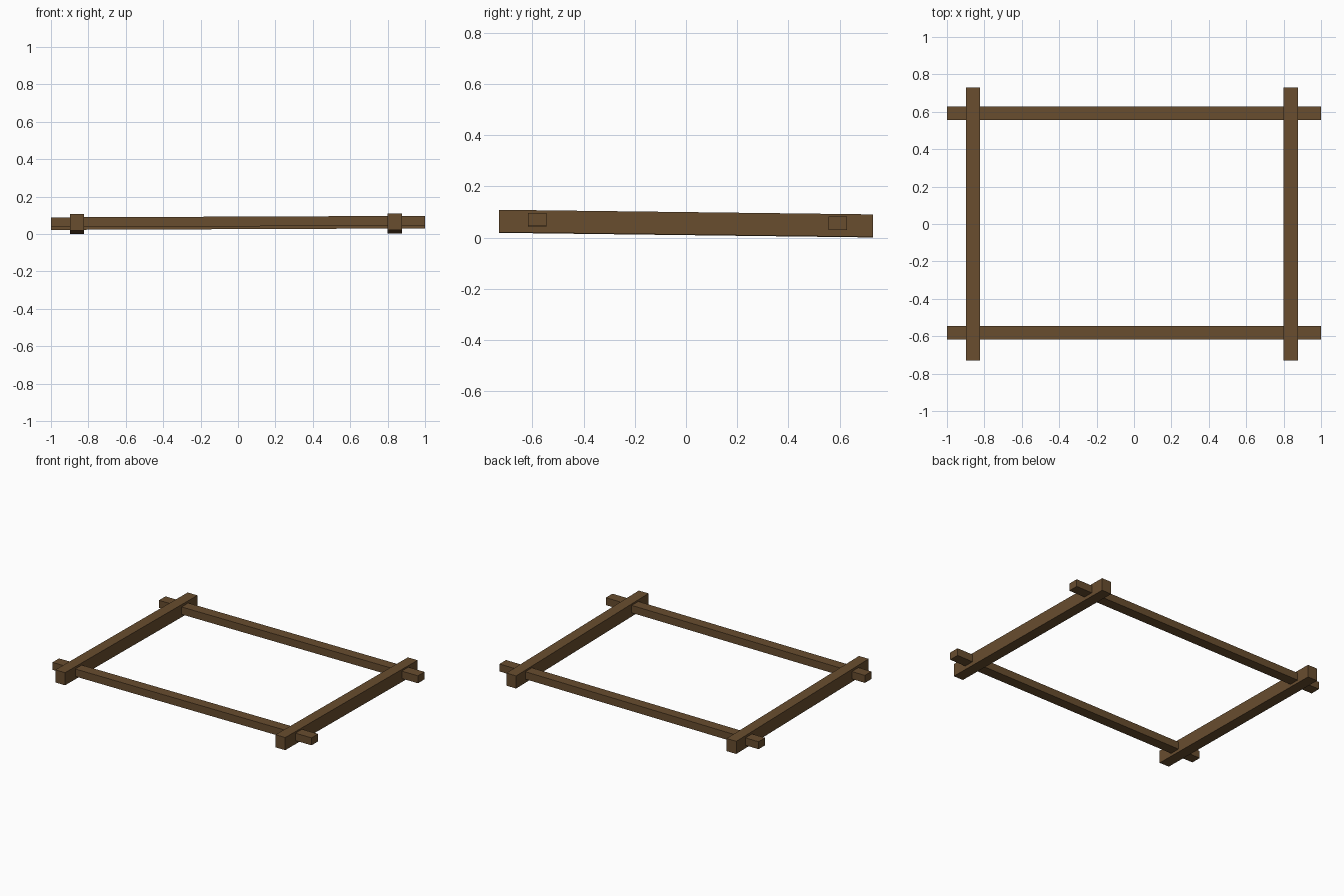
import bpy, bmesh
from mathutils import Vector

if "Cube" in bpy.data.objects:
    bpy.data.objects.remove(bpy.data.objects["Cube"])

wood = bpy.data.materials.new("dark_brown_wood")
wood.diffuse_color = (0.14, 0.075, 0.028, 1)
wood.use_nodes = True
wood.node_tree.nodes["Principled BSDF"].inputs["Base Color"].default_value = wood.diffuse_color


def beam(name, start, end, width, height):
    """Square-cut timber between the centres of its two end faces."""
    a, b = Vector(start), Vector(end)
    side = Vector((0, 0, 1)).cross(b - a).normalized() * width / 2
    up = Vector((0, 0, height / 2))
    bm = bmesh.new()
    rings = [[bm.verts.new(c + side * s + up * u)
              for s, u in ((-1, -1), (1, -1), (1, 1), (-1, 1))] for c in (a, b)]
    bm.faces.new(rings[0])
    bm.faces.new(rings[1])
    for i in range(4):
        j = (i + 1) % 4
        bm.faces.new((rings[0][i], rings[0][j], rings[1][j], rings[1][i]))
    bmesh.ops.recalc_face_normals(bm, faces=bm.faces)
    mesh = bpy.data.meshes.new(name)
    bm.to_mesh(mesh)
    bm.free()
    mesh.materials.append(wood)
    ob = bpy.data.objects.new(name, mesh)
    bpy.context.collection.objects.link(ob)


# Long rails, rising slightly to the right
for name, y, z in (("front_rail", -0.581, 0.067), ("back_rail", 0.592, 0.052)):
    beam(name, (-1, y, z - 0.004), (1, y, z + 0.004), 0.072, 0.052)

# Deeper cross beams, sloping slightly down to the back
for name, x, z in (("left_cross_beam", -0.862, 0.054), ("right_cross_beam", 0.838, 0.056)):
    beam(name, (x, -0.73, z + 0.009), (x, 0.73, z - 0.009), 0.075, 0.088)
